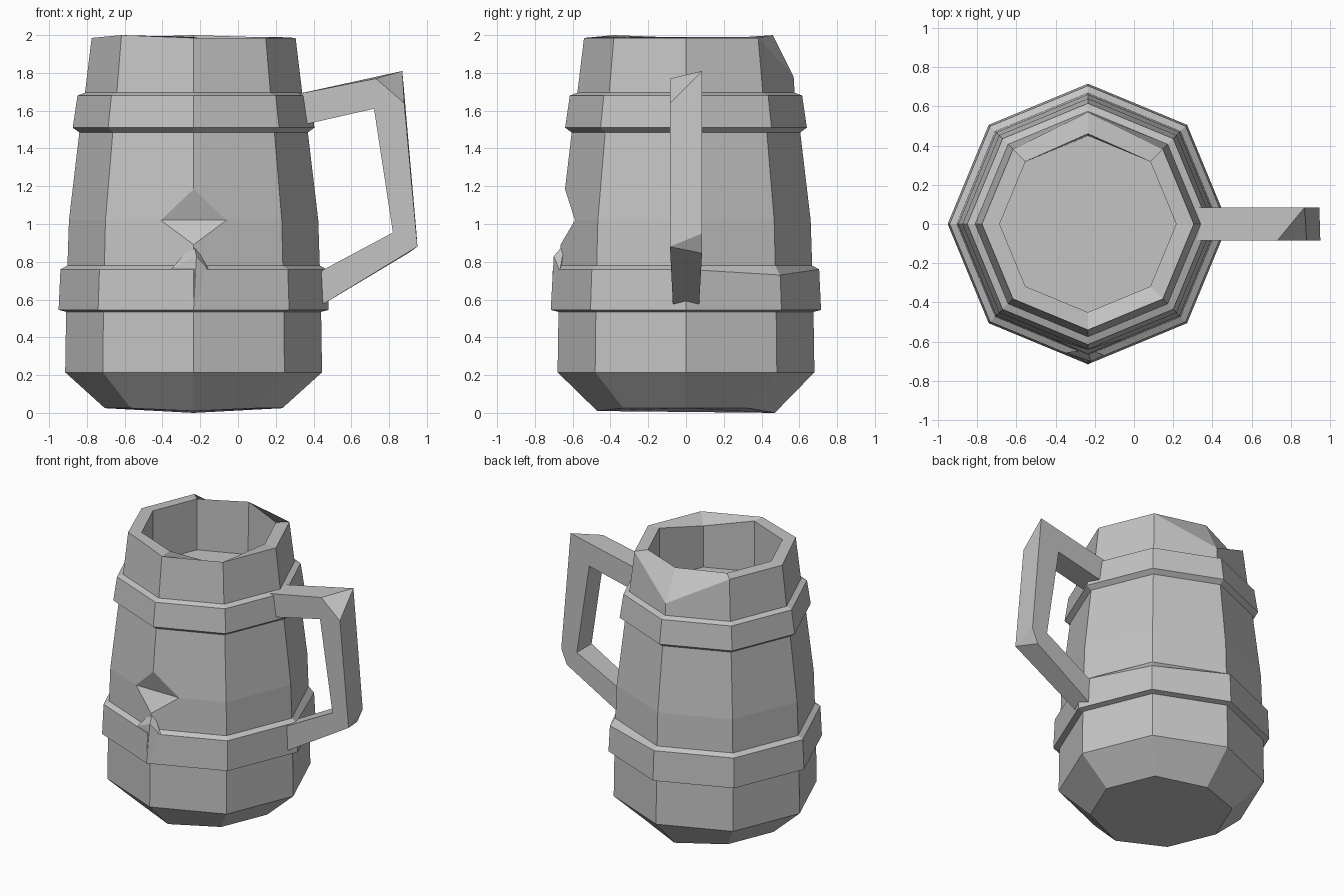
import bpy, bmesh
from math import cos, sin, radians
from mathutils import Vector

if "Cube" in bpy.data.objects:
    bpy.data.objects.remove(bpy.data.objects["Cube"])

CX = -0.235   # the vessel axis sits left of the handle

grey = bpy.data.materials.new("plain grey")
grey.use_nodes = True
grey.diffuse_color = (0.55, 0.55, 0.55, 1)
bsdf = grey.node_tree.nodes["Principled BSDF"]
bsdf.inputs["Base Color"].default_value = grey.diffuse_color
bsdf.inputs["Roughness"].default_value = 0.8


def finish(name, bm):
    bmesh.ops.remove_doubles(bm, verts=bm.verts, dist=0.0005)
    bmesh.ops.recalc_face_normals(bm, faces=bm.faces)
    mesh = bpy.data.meshes.new(name)
    bm.to_mesh(mesh)
    bm.free()
    mesh.materials.append(grey)
    obj = bpy.data.objects.new(name, mesh)
    bpy.context.collection.objects.link(obj)
    return obj


def bridge(bm, a, b):
    for i in range(len(a)):
        j = (i + 1) % len(a)
        bm.faces.new((a[i], a[j], b[j], b[i]))


# Octagonal vessel: (radius, height) from the base up, over the rim to the floor
profile = [(0.47, 0.025), (0.68, 0.215), (0.675, 0.535), (0.715, 0.545),
           (0.705, 0.76), (0.668, 0.78), (0.66, 1.02), (0.605, 1.485),
           (0.64, 1.51), (0.615, 1.68), (0.575, 1.695), (0.54, 1.985),
           (0.45, 1.99), (0.45, 1.62)]
bm = bmesh.new()
rings = [[bm.verts.new((CX + r * cos(radians(45 * k)), r * sin(radians(45 * k)), z))
          for k in range(8)] for r, z in profile]
for low, high in zip(rings, rings[1:]):
    bridge(bm, low, high)
bm.faces.new(rings[0])
bm.faces.new(rings[-1])

# Worn corners: base, back rim, inner rim and lower band
rings[0][2].co.z = 0
rings[0][6].co.z = 0.01
rings[11][2].co = (CX, 0.57, 1.78)
rings[12][2].co = (CX, 0.46, 2.0)
rings[12][7].co.z = 1.92
rings[4][1].co.z = 0.73
rings[11][5].co.z = 2.0
vessel = finish("vessel", bm)

# Wedge that chops the notch in the front edge
bm = bmesh.new()
ends = [[bm.verts.new((x, y, z)) for y, z in
         ((-0.588, 1.02), (-0.76, 1.56), (-0.76, 0.728))] for x in (CX - 0.5, CX + 0.5)]
bridge(bm, *ends)
for end in ends:
    bm.faces.new(end)
cutter = finish("notch_cutter", bm)
cutter.hide_render = True
chop = vessel.modifiers.new("notch", 'BOOLEAN')
chop.operation = 'DIFFERENCE'
chop.solver = 'EXACT'
chop.object = cutter
bpy.context.view_layer.objects.active = vessel
bpy.ops.object.modifier_apply(modifier=chop.name)
bpy.data.objects.remove(cutter)

# Raised splinter on the lower band below the notch
bm = bmesh.new()
for p in ((-0.22, -0.70, 0.83), (-0.35, -0.655, 0.765), (-0.15, -0.668, 0.75),
          (-0.235, -0.716, 0.55), (-0.235, -0.64, 0.9)):
    bm.verts.new(p)
bmesh.ops.convex_hull(bm, input=bm.verts)
finish("band_splinter", bm)

# Handle: matching side outlines, with one corner sliced off on each side
sides = []
for y, top, low in ((-0.085, ((0.73, 1.77), (0.88, 1.64)), ((0.95, 0.88),) * 2),
                    (0.085, ((0.87, 1.81),) * 2, ((0.945, 0.95), (0.9, 0.845)))):
    outline = [(0.30, 1.685), *top, *low, (0.40, 0.545),
               (0.40, 0.73), (0.82, 0.955), (0.72, 1.61), (0.30, 1.515)]
    sides.append([Vector((x, y * (0.8 if z < 0.75 else 1), z)) for x, z in outline])
bm = bmesh.new()
loops = [[bm.verts.new(p) for p in side] for side in sides]
bridge(bm, *loops)
for loop in loops:
    bm.faces.new(loop)
finish("handle", bm)
